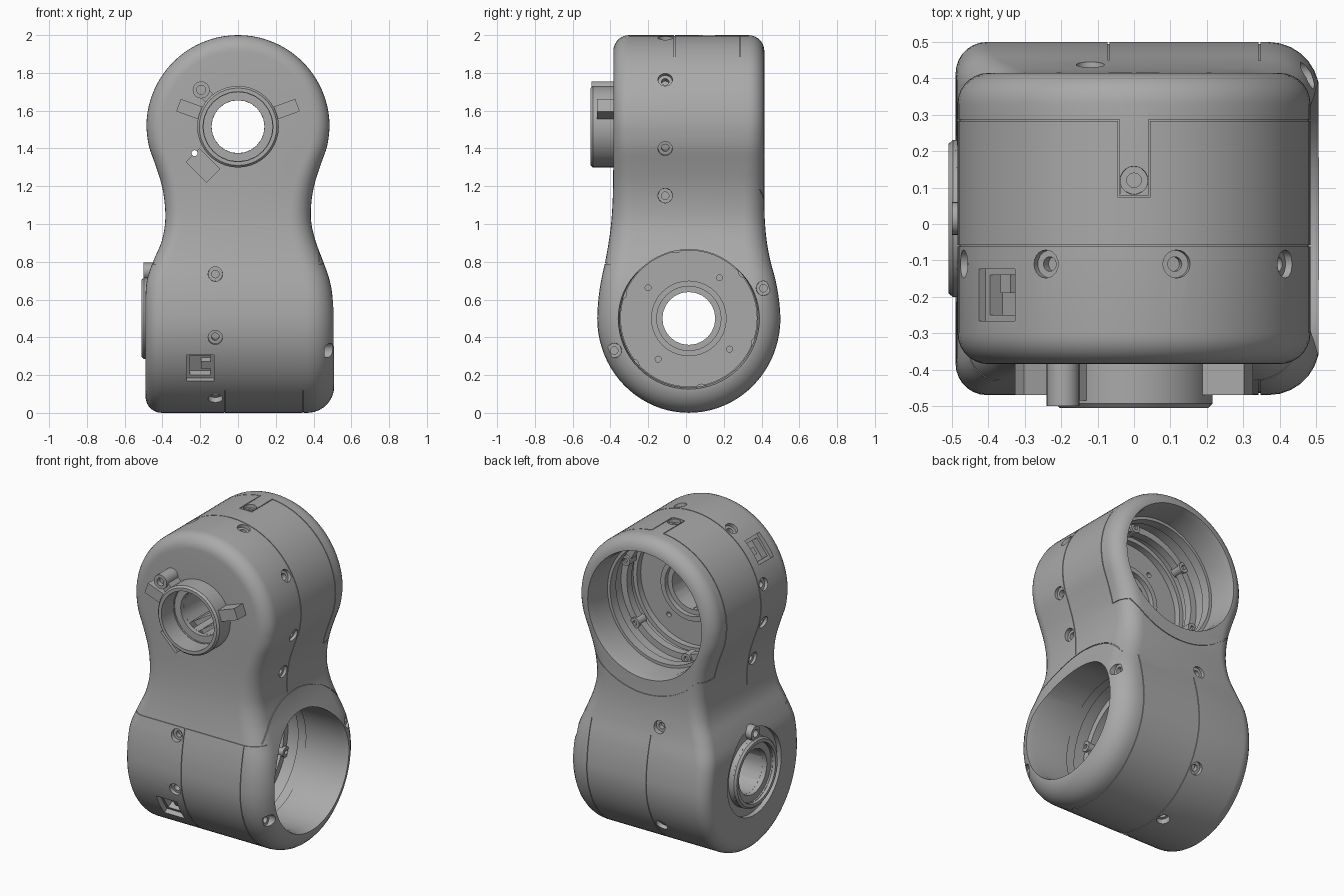
import bpy, bmesh
from math import sin, cos, pi, radians
from mathutils import Vector, Matrix

if "Cube" in bpy.data.objects:
    bpy.data.objects.remove(bpy.data.objects["Cube"], do_unlink=True)

grey = bpy.data.materials.new("mid grey")
grey.use_nodes = True
grey.diffuse_color = (0.4, 0.4, 0.4, 1)
grey.node_tree.nodes["Principled BSDF"].inputs["Base Color"].default_value = (0.4, 0.4, 0.4, 1)

UP_Z, LOW_Z, MID_Y = 1.515, 0.5, 0.015
UP = Vector((0, 0, UP_Z))
LOW = Vector((0, MID_Y, LOW_Z))
X, Y, Z = Vector((1, 0, 0)), Vector((0, 1, 0)), Vector((0, 0, 1))


def finish(name, bm):
    bmesh.ops.remove_doubles(bm, verts=bm.verts, dist=1e-5)
    bmesh.ops.recalc_face_normals(bm, faces=bm.faces)
    mesh = bpy.data.meshes.new(name)
    bm.to_mesh(mesh)
    bm.free()
    mesh.materials.append(grey)
    ob = bpy.data.objects.new(name, mesh)
    bpy.context.collection.objects.link(ob)
    return ob


def grid(bm, rows):
    vs = [[bm.verts.new(p) for p in row] for row in rows]
    for a, b in zip(vs, vs[1:]):
        for i in range(len(a) - 1):
            bm.faces.new((a[i], a[i + 1], b[i + 1], b[i]))


def lathe(name, profile, origin, direction, n=48):
    """Solid of revolution: profile of (radius, distance along direction)."""
    bm = bmesh.new()
    grid(bm, [[(r * cos(2 * pi * i / n), r * sin(2 * pi * i / n), t) for r, t in profile]
              for i in range(n + 1)])
    bm.transform(Matrix.Translation(origin) @ direction.to_track_quat('Z', 'Y').to_matrix().to_4x4())
    return finish(name, bm)


def rod(name, r, a, b, origin, direction, n=32):
    return lathe(name, [(0, a), (r, a), (r, b), (0, b)], origin, direction, n)


def tube(name, r0, r1, a, b, origin, direction, n=64):
    return lathe(name, [(r0, a), (r1, a), (r1, b), (r0, b), (r0, a)], origin, direction, n)


def box(name, lo, hi, matrix=Matrix()):
    bm = bmesh.new()
    bmesh.ops.create_cube(bm, size=1)
    lo, hi = Vector(lo), Vector(hi)
    for v in bm.verts:
        v.co = (lo + hi) / 2 + v.co * (hi - lo)
    bm.transform(matrix)
    return finish(name, bm)


def boolean(target, other, op='DIFFERENCE'):
    mod = target.modifiers.new("cut", 'BOOLEAN')
    mod.operation, mod.object, mod.solver = op, other, 'EXACT'
    bpy.context.view_layer.objects.active = target
    bpy.ops.object.modifier_apply(modifier=mod.name)
    bpy.data.objects.remove(other, do_unlink=True)


# Body sections from the upper axis to the lower axis: left, right, front, back
SECTIONS = [
    (-.485, .485, -.385, .415), (-.472, .472, -.385, .415), (-.437, .437, -.385, .415),
    (-.405, .405, -.386, .415), (-.388, .388, -.389, .415), (-.386, .388, -.396, .418),
    (-.405, .412, -.409, .428), (-.448, .450, -.427, .447), (-.482, .485, -.449, .474),
    (-.490, .503, -.464, .492), (-.490, .510, -.470, .500)]
K = 8


def ring(sec, z, inset, drop):
    """Rounded rectangle; the +x corners grow softer towards the lower drum."""
    l, r, f, b = sec[0] + inset, sec[1] - inset, sec[2] + inset, sec[3] - inset
    soft, tight = .085 + .055 * drop - inset, .085 - inset
    pts = []
    corners = ((r - soft, f + soft, soft, (0, f)), (r - soft, b - soft, soft, (r, MID_Y)),
               (l + tight, b - tight, tight, (0, b)), (l + tight, f + tight, tight, (l, MID_Y)))
    for q, (cx, cy, rad, mid) in enumerate(corners):
        pts.append((*mid, z))
        for i in range(K):
            a = -pi / 2 + q * pi / 2 + i / (K - 1) * pi / 2
            pts.append((cx + rad * cos(a), cy + rad * sin(a), z))
    return pts + pts[:1]


def shell(name, inset):
    """Two crossed rounded drums joined by a blended neck."""
    bm = bmesh.new()
    rows, last, sub = [], len(SECTIONS) - 1, 4
    for s in range(last * sub + 1):
        i = min(s // sub, last - 1)
        t = s / sub - i
        p = [SECTIONS[max(0, min(last, i + d))] for d in (-1, 0, 1, 2)]
        sec = [b + .5 * t * (c - a + t * (2 * a - 5 * b + 4 * c - d + t * (3 * (b - c) + d - a)))
               for a, b, c, d in zip(*p)]
        drop = s / (last * sub)
        rows.append(ring(sec, UP_Z + (LOW_Z - UP_Z) * drop, inset, drop))
    grid(bm, rows)
    n, q = 40, K + 1
    angles = [pi * i / n for i in range(n + 1)]
    grid(bm, [[(x * cos(a), y, UP_Z + x * sin(a)) for x, y, _ in rows[0][:2 * q + 1]] for a in angles])
    grid(bm, [[(x, MID_Y + (y - MID_Y) * cos(a), LOW_Z - 1.03 * (y - MID_Y) * sin(a))
               for x, y, _ in rows[-1][q:3 * q + 1]] for a in angles])
    return finish(name, bm)


# Skin split by panel seams, backed by a slightly smaller core
housing = shell("housing", 0)
G = 0.0025
seams = [((-.6, -.06 - G, 1.0), (.6, -.06 + G, 2.1)),
         ((-.6, -.6, .79 - G), (.6, -.35, .79 + G)),
         ((-.07 - G, -.6, -.1), (-.07 + G, .6, .79)),
         ((.345 - G, -.6, -.1), (.345 + G, .6, .79)),
         ((-.042, .075 - G, 1.9), (.042, .075 + G, 2.1))]
for s in (-1, 1):
    inner, outer = sorted((s * .042, s * .6))
    seams.append(((inner, .285 - G, 1.18), (outer, .285 + G, 2.1)))
    seams.append(((s * .042 - G, .075 - G, 1.9), (s * .042 + G, .285 + G, 2.1)))
    inner, outer = sorted((s * .36, s * .6))
    seams.append(((inner, .285, 1.18 - G), (outer, .6, 1.18 + G)))
for lo, hi in seams:
    boolean(housing, box("seam", lo, hi))
for centre, axis, z0, z1 in ((LOW, X, .8, 1.1), (UP, Y, .9, 1.18)):
    arc = tube("arc_seam", .489, .494, .3, .7, centre, axis)
    boolean(arc, box("clip", (-1, -1, z0), (1, 1, z1)), 'INTERSECT')
    boolean(housing, arc)
boolean(housing, shell("core", .005), 'UNION')

# Drums open at one end: ridged bore down to a middle plate, then hub sleeve to the far face
DRUMS = (("upper", UP, Y, -.385, -.06, .415, .39), ("lower", LOW, X, -.49, -.08, .51, .365))
for name, centre, axis, cap, floor, mouth, lip in DRUMS:
    boolean(housing, lathe("bore", [
        (0, floor), (.36, floor), (.36, floor + .04), (.385, floor + .04), (.385, floor + .09),
        (.36, floor + .09), (.36, floor + .14), (.40, floor + .14), (.40, floor + .23),
        (.372, floor + .23), (.372, floor + .29), (lip, floor + .29), (lip, mouth - .05),
        (lip + .025, mouth + .08), (0, mouth + .08)], centre, axis, 64))
    boolean(housing, rod("hole", .183, -.7, cap + .04, centre, axis, 24))
    boolean(housing, rod("hole", .14, cap - .1, floor + .1, centre, axis, 24))
    side = axis.cross(Z)
    for deg in (37, 127, 217, 307):
        p = centre + .27 * (side * cos(radians(deg)) + Z * sin(radians(deg)))
        boolean(housing, rod("hole", .016, floor - .03, floor + .05, p, axis, 12))
    # Short screw bosses set into the middle ridge of the bore
    for i in range(6):
        a = radians(20 + 60 * i)
        p = centre + .383 * (side * cos(a) + Z * sin(a))
        tube(f"{name}_inner_boss_{i}", .014, .032, floor + .08, floor + .155, p, axis, 16)
    # Bearing hub with a lip, and the raised ring on the middle plate
    seat = cap + .04
    tip = cap - (.12 if axis == Y else .02)
    lathe(name + "_hub", [(.14, seat - .03), (.185, seat - .03), (.185, tip), (.205, tip),
                          (.216, tip + .012), (.216, seat), (.14, seat), (.14, seat - .03)],
          centre, axis, 40)
    tube(name + "_inner_ring", .17, .2, floor - .01, floor + .03, centre, axis, 40)


def screw_hole(point, inward):
    boolean(housing, lathe("screw", [(0, -.06), (.04, -.06), (.038, .022), (.02, .022),
                                     (.02, .05), (0, .05)], point, inward, 20))


# Screw recesses around the drums, on the neck and on the lower rim
for deg in (31, -14, 76, 120, 165, 194):
    d = Vector((cos(radians(deg)), 0, sin(radians(deg))))
    screw_hole(UP + d * .485 - Y * .11, -d)
for s in (-1, 1):
    screw_hole(Vector((s * .395, -.11, 1.15)), -X * s)
for s, deg in ((-1, -12), (-1, -59), (1, -35), (1, -78)):
    d = Vector((0, s * cos(radians(deg)), sin(radians(deg))))
    screw_hole(LOW + d * .487 - X * .12, -d)
screw_hole(Vector((-.12, -.442, .735)), Y)
screw_hole(Vector((-.12, .437, .85)), -Y)
screw_hole(Vector((0, .12, 2)), -Z)
screw_hole(Vector((.48, .41, .66)), -X)
screw_hole(Vector((.48, -.38, .33)), -X)

# Square port pockets in the drum walls, each with a small connector
for name, rot, centre in (
        ("upper_port", Matrix.Rotation(radians(-142), 4, 'Y'), UP - Y * .195),
        ("lower_port", Matrix.Rotation(radians(33), 4, 'X') @ Matrix.Rotation(radians(-90), 4, 'Z'),
         LOW - X * .2)):
    m = Matrix.Translation(centre) @ rot
    boolean(housing, box("port", (.455, -.072, -.08), (.6, .072, .08), m))
    boolean(housing, box("port", (.412, -.055, -.06), (.6, .055, .06), m))
    box(name, (.41, .005, -.025), (.45, .057, .02), m)

# Shallow latch pocket and pin hole beside the front hub, arc groove around the side hub
tilt = Matrix.Translation((-.185, 0, 1.31)) @ Matrix.Rotation(radians(45), 4, 'Y')
boolean(housing, box("pocket", (-.075, -.5, -.05), (.075, -.365, .05), tilt))
boolean(housing, rod("pin", .016, -.5, .05, Vector((-.23, 0, 1.375)), Y, 12))
boolean(housing, tube("groove", .216, .27, -.6, -.46, LOW, X))

# Bayonet lugs and screw bosses on the hubs
for side, deg in (("right", 160), ("left", 20)):
    m = Matrix.Translation(UP) @ Matrix.Rotation(radians(-deg), 4, 'Y')
    box("lug_" + side, (.2, -.47, -.035), (.335, -.37, .035), m)
boss_profile = [(0, 0), (.045, 0), (.045, .12), (.024, .12), (.024, .09), (0, .09)]
lathe("upper_screw_boss", boss_profile, Vector((-.195, -.38, 1.71)), -Y, 24)
arm = Matrix.Translation(UP) @ Matrix.Rotation(radians(-135), 4, 'Y')
box("upper_boss_arm", (.195, -.485, -.03), (.25, -.37, .03), arm)
lathe("lower_screw_boss", boss_profile, LOW + Vector((-.38, 0, .25)), -X, 24)

# Smooth shading with sharp creases kept
bpy.ops.object.select_all(action='DESELECT')
for ob in bpy.context.collection.objects:
    if ob.type == 'MESH' and grey.name in ob.data.materials:
        ob.select_set(True)
bpy.context.view_layer.objects.active = housing
bpy.ops.object.shade_smooth_by_angle(angle=radians(28))
